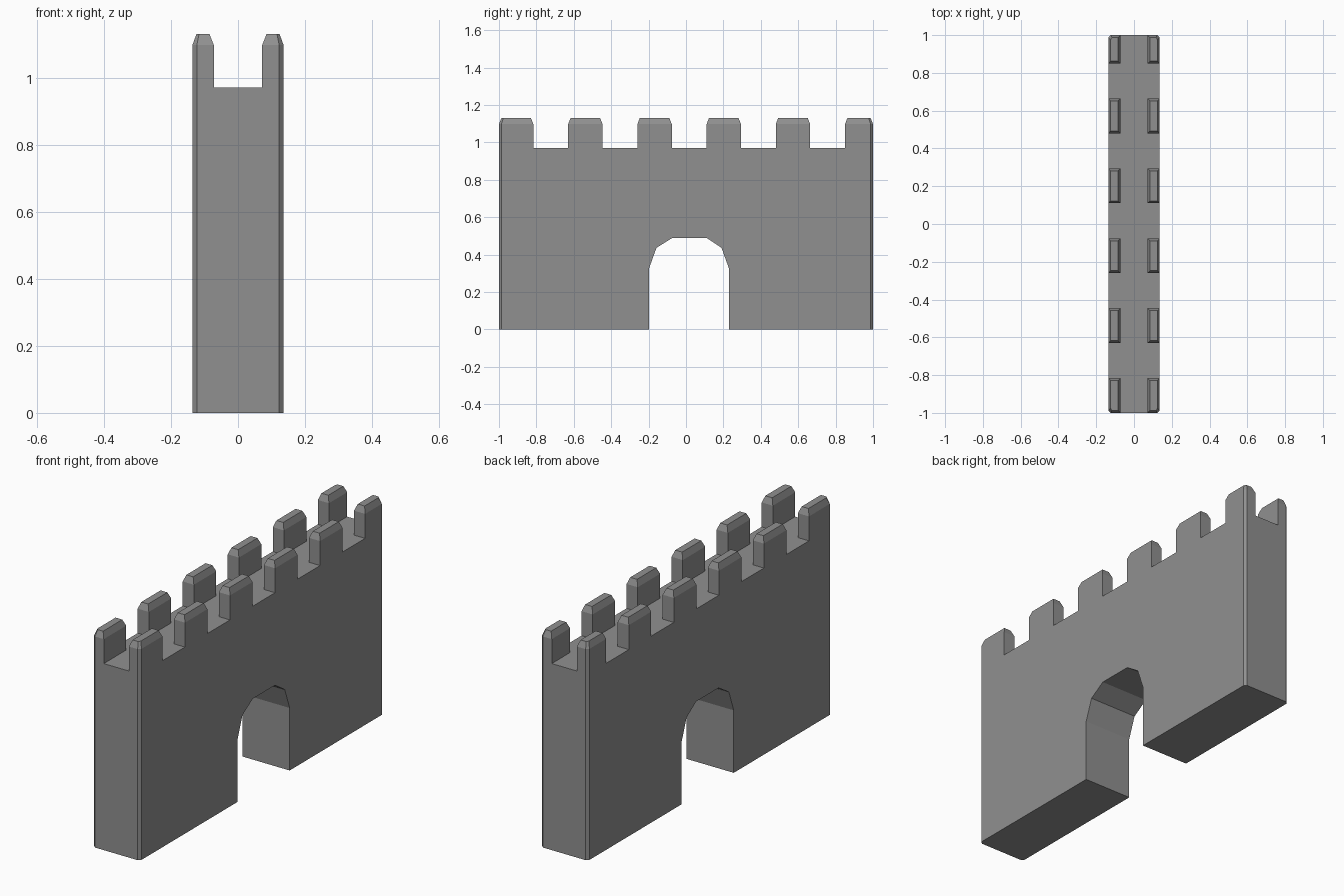
import bpy, bmesh

if "Cube" in bpy.data.objects:
    bpy.data.objects.remove(bpy.data.objects["Cube"])

HALF = 0.136      # half wall thickness
WALK = 0.97       # walkway height
TOP = 1.13        # battlement height
CH = 0.013        # corner chamfer

# Dark grey stone
stone = bpy.data.materials.new("dark_stone")
stone.diffuse_color = (0.28, 0.28, 0.28, 1)
stone.use_nodes = True
stone.node_tree.nodes["Principled BSDF"].inputs["Base Color"].default_value = stone.diffuse_color


def add_object(name, bm):
    bmesh.ops.recalc_face_normals(bm, faces=bm.faces[:])
    me = bpy.data.meshes.new(name)
    bm.to_mesh(me)
    bm.free()
    me.materials.append(stone)
    ob = bpy.data.objects.new(name, me)
    bpy.context.collection.objects.link(ob)
    return ob


# Wall: side profile with arched gateway, extruded across the thickness
profile = [(-1, 0), (-0.198, 0), (-0.198, 0.325), (-0.158, 0.436), (-0.073, 0.489),
           (0.11, 0.489), (0.19, 0.436), (0.23, 0.325), (0.23, 0), (1, 0),
           (1, WALK), (-1, WALK)]
bm = bmesh.new()
face = bm.faces.new([bm.verts.new((-HALF, y, z)) for y, z in profile])
ext = bmesh.ops.extrude_face_region(bm, geom=[face], use_keep_orig=True)
moved = [g for g in ext["geom"] if isinstance(g, bmesh.types.BMVert)]
bmesh.ops.translate(bm, verts=moved, vec=(2 * HALF, 0, 0))
# Chamfer the four outer vertical corners
corners = [e for e in bm.edges
           if all(abs(abs(v.co.y) - 1) < 1e-4 for v in e.verts)
           and abs(e.verts[0].co.z - e.verts[1].co.z) > 0.5]
bmesh.ops.bevel(bm, geom=corners, offset=CH, offset_type='OFFSET', segments=1,
                profile=0.5, affect='EDGES')
add_object("gate_wall", bm)


# Merlon: tapered-top block on the outer wall edge, mirrored to the other side
def merlon(name, y0, y1):
    x0, x1, shoulder = 0.072, HALF, 1.097
    base = [(x0, y0)]
    base += [(x1 - CH, y0), (x1, y0 + CH)] if y0 <= -0.999 else [(x1, y0)]
    base += [(x1, y1 - CH), (x1 - CH, y1)] if y1 >= 0.999 else [(x1, y1)]
    base += [(x0, y1)]

    def inset(x, y):
        u, v = (x - x0) / (x1 - x0), (y - y0) / (y1 - y0)
        return (x0 + 0.013 + u * (x1 - x0 - 0.025),
                y0 + 0.013 + v * (y1 - y0 - 0.026))

    bm = bmesh.new()
    rings = [[bm.verts.new((x, y, z)) for x, y in base] for z in (WALK, shoulder)]
    rings.append([bm.verts.new((*inset(x, y), TOP)) for x, y in base])
    n = len(base)
    for a, b in zip(rings, rings[1:]):
        for i in range(n):
            j = (i + 1) % n
            bm.faces.new((a[i], a[j], b[j], b[i]))
    # base stays open: it sits on the walkway
    bm.faces.new(rings[-1])
    ob = add_object(name, bm)
    ob.modifiers.new("mirror", 'MIRROR').use_axis[0] = True


for i in range(6):
    start = -1 + 0.37 * i
    merlon(f"merlon_pair_{i + 1}", start, min(start + 0.184, 1.0))
